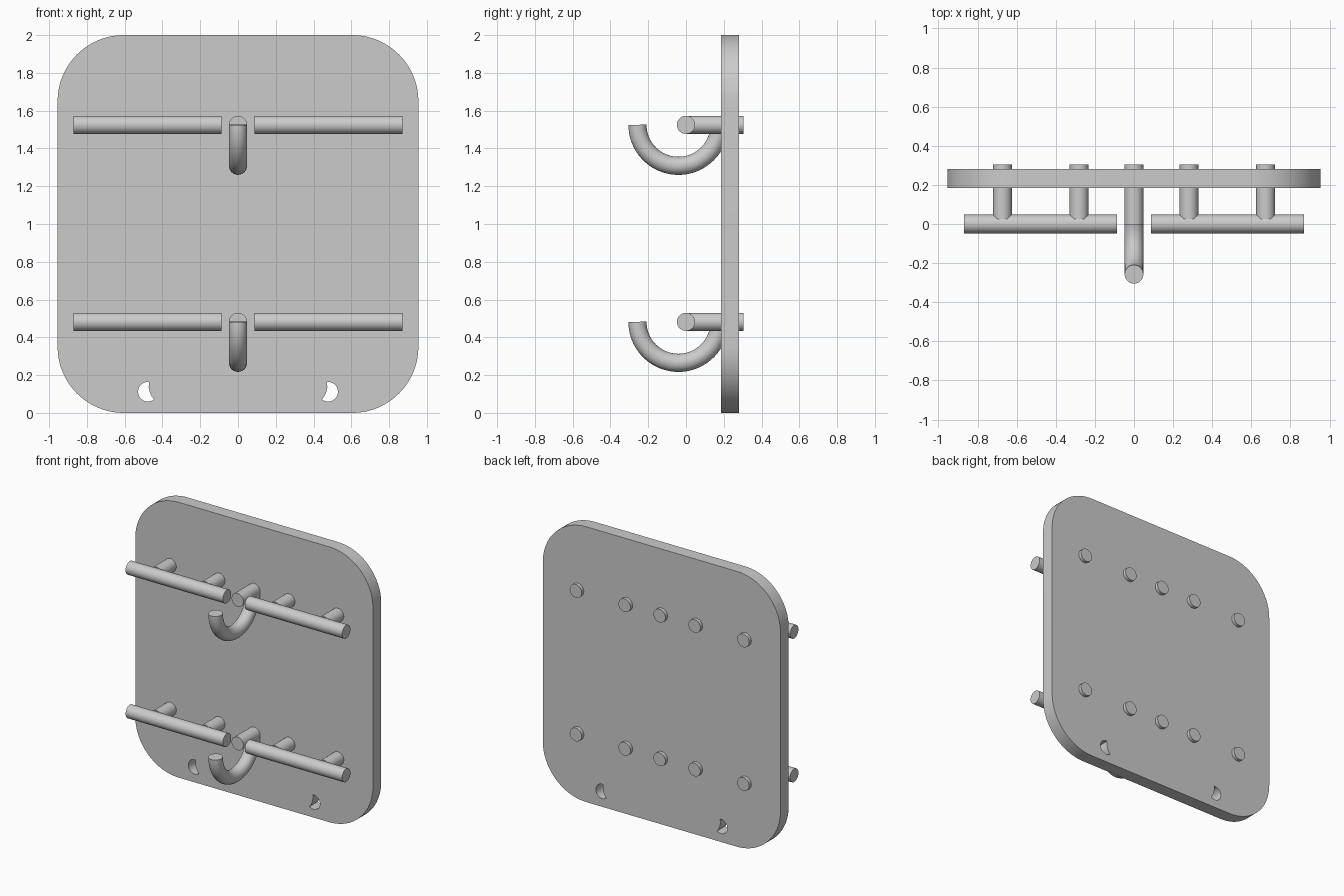
import bpy, bmesh, math
from mathutils import Vector

if "Cube" in bpy.data.objects:
    bpy.data.objects.remove(bpy.data.objects["Cube"])

R = 0.048                      # rod radius
PLATE_Y, PLATE_T = 0.2325, 0.095


def finish(obj):
    bpy.ops.object.select_all(action='DESELECT')
    obj.select_set(True)
    bpy.context.view_layer.objects.active = obj
    if obj.type == 'CURVE':
        bpy.ops.object.convert(target='MESH')
        obj = bpy.context.view_layer.objects.active
    bm = bmesh.new()
    bm.from_mesh(obj.data)
    bmesh.ops.remove_doubles(bm, verts=bm.verts, dist=0.0001)
    bmesh.ops.recalc_face_normals(bm, faces=bm.faces)
    bm.to_mesh(obj.data)
    bm.free()
    bpy.ops.object.shade_smooth_by_angle(angle=math.radians(35))


def curve_object(name, splines, cyclic, dims):
    cu = bpy.data.curves.new(name, 'CURVE')
    cu.dimensions = dims
    for pts in splines:
        sp = cu.splines.new('POLY')
        sp.points.add(len(pts) - 1)
        for p, co in zip(sp.points, pts):
            p.co = (*co, 1)
        sp.use_cyclic_u = cyclic
    obj = bpy.data.objects.new(name, cu)
    bpy.context.collection.objects.link(obj)
    return obj


def arc(cx, cz, r, a0, a1, n):
    return [(cx + r * math.cos(math.radians(a0 + (a1 - a0) * i / n)),
             cz + r * math.sin(math.radians(a0 + (a1 - a0) * i / n)), 0)
            for i in range(n + 1)]


def rod(name, a, b):
    a, b = Vector(a), Vector(b)
    bpy.ops.mesh.primitive_cylinder_add(vertices=48, radius=R, depth=(b - a).length,
                                        location=(a + b) / 2)
    obj = bpy.context.object
    obj.name = name
    obj.rotation_euler = (b - a).to_track_quat('Z', 'Y').to_euler()
    finish(obj)


# Back plate: rounded outline with two crescent through-holes
W, H, C = 0.955, 2.0, 0.35
outline = []
for cx, cz, a in ((W - C, H - C, 0), (C - W, H - C, 90), (C - W, C, 180), (W - C, C, 270)):
    outline += arc(cx, cz, C, a, a + 90, 20)
left_hole = arc(-0.477, 0.112, 0.052, 83, 308, 24)
left_hole += [(-0.458, 0.09, 0), (-0.468, 0.112, 0), (-0.473, 0.137, 0)]
right_hole = [(-x, z, 0) for x, z, _ in left_hole]
plate = curve_object("back_plate", [outline, left_hole, right_hole], True, '2D')
plate.data.fill_mode = 'BOTH'
plate.data.extrude = PLATE_T / 2
plate.rotation_euler = (math.pi / 2, 0, 0)
plate.location.y = PLATE_Y
finish(plate)

# Two identical rows of bars, posts and a central hook
for row, z in (("lower", 0.482), ("upper", 1.525)):
    for side, s in (("left", -1), ("right", 1)):
        rod(f"{row}_{side}_bar", (s * 0.87, 0, z), (s * 0.088, 0, z))
        for where, x in (("inner", 0.281), ("outer", 0.673)):
            rod(f"{row}_{side}_{where}_post", (s * x, 0.025, z), (s * x, 0.305, z))
    rod(f"{row}_hook_post", (0, -0.005, z), (0, 0.305, z))

    # Half-ring hook opening upward
    path = [(0, y, h) for y, h, _ in arc(-0.04, z, 0.217, 180, 360, 40)]
    hook = curve_object(f"{row}_hook", [path], False, '3D')
    hook.data.bevel_depth = R
    hook.data.bevel_resolution = 10
    hook.data.use_fill_caps = True
    finish(hook)
